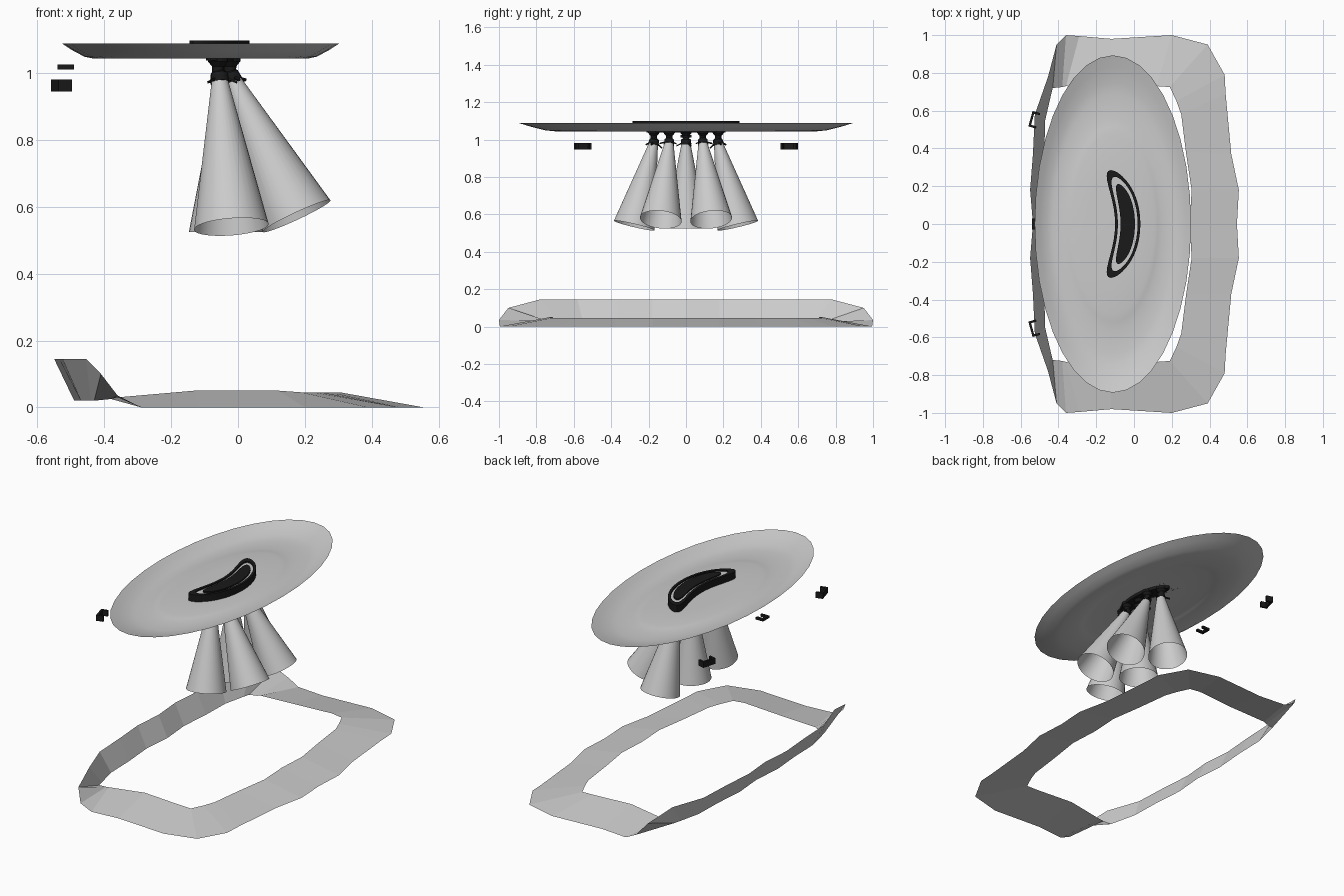
import bpy, bmesh
from math import sin, cos, pi, sqrt, radians
from mathutils import Vector, Matrix

if "Cube" in bpy.data.objects:
    bpy.data.objects.remove(bpy.data.objects["Cube"])

black = bpy.data.materials.new("black")
black.diffuse_color = (0.01, 0.01, 0.01, 1)
black.use_nodes = True
black.node_tree.nodes["Principled BSDF"].inputs["Base Color"].default_value = black.diffuse_color


def finish(name, bm, mat=None, smooth=None):
    me = bpy.data.meshes.new(name)
    bm.to_mesh(me)
    bm.free()
    ob = bpy.data.objects.new(name, me)
    bpy.context.collection.objects.link(ob)
    if mat:
        me.materials.append(mat)
    if smooth:
        bpy.ops.object.select_all(action='DESELECT')
        ob.select_set(True)
        bpy.context.view_layer.objects.active = ob
        bpy.ops.object.shade_smooth_by_angle(angle=radians(smooth))
    return ob


def bridge(bm, a, b):
    n = len(a)
    for i in range(n):
        j = (i + 1) % n
        bm.faces.new((a[i], a[j], b[j], b[i]))


def lathe(bm, profile, mat=Matrix(), n=32, sx=1, sy=1, cap_start=False, cap_end=False):
    rings = [[bm.verts.new(mat @ Vector((r * sx * cos(2 * pi * i / n), r * sy * sin(2 * pi * i / n), z)))
              for i in range(n)] for r, z in profile]
    for a, b in zip(rings, rings[1:]):
        bridge(bm, a, b)
    if cap_start:
        bm.faces.new(rings[0][::-1])
    if cap_end:
        bm.faces.new(rings[-1])


def box(bm, size, mat):
    bmesh.ops.create_cube(bm, size=1, matrix=mat @ Matrix.Diagonal((*size, 1)))


# Base ring: (outer point, inner point) pairs, half outline, mirrored in y
half = [((0.545, 0, 0), (0.295, 0, 0.045)),
        ((0.555, 0.18, 0), (0.305, 0.18, 0.045)),
        ((0.515, 0.37, 0), (0.275, 0.38, 0.045)),
        ((0.485, 0.69, 0), (0.25, 0.58, 0.045)),
        ((0.48, 0.79, 0), (0.225, 0.65, 0.045)),
        ((0.39, 0.95, 0), (0.19, 0.725, 0.045)),
        ((0.2, 1.0, 0), (0.12, 0.73, 0.05)),
        ((-0.12, 0.98, 0), (-0.13, 0.71, 0.05)),
        ((-0.29, 0.995, 0), (-0.36, 0.73, 0.03)),
        ((-0.36, 1.0, 0.035), (-0.38, 0.725, 0.025)),
        ((-0.41, 0.95, 0.10), (-0.43, 0.72, 0.02)),
        ((-0.455, 0.78, 0.145), (-0.44, 0.68, 0.02)),
        ((-0.525, 0.58, 0.145), (-0.47, 0.55, 0.02)),
        ((-0.535, 0.37, 0.145), (-0.475, 0.37, 0.02)),
        ((-0.55, 0.18, 0.145), (-0.49, 0.18, 0.02)),
        ((-0.535, 0, 0.145), (-0.475, 0, 0.02))]
flip = lambda p: (p[0], -p[1], p[2])
pairs = half + [(flip(o), flip(i)) for o, i in half[-2:0:-1]]
bm = bmesh.new()
bridge(bm, [bm.verts.new(o) for o, i in pairs], [bm.verts.new(i) for o, i in pairs])
finish("base_ring", bm)

# Shallow oval dish with a slight inner step
bm = bmesh.new()
lathe(bm, [(1, 1.088), (0.93, 1.069), (0.84, 1.049), (0.77, 1.043), (0.63, 1.043),
           (0.58, 1.049), (0.53, 1.054), (0.3, 1.056), (0.04, 1.057)],
      Matrix.Translation((-0.112, 0, 0)), 36, 0.414, 0.893, cap_end=True)
finish("oval_dish", bm, smooth=30)


# Bean-shaped mount on the dish
def bean(bm, length, width, z, n=40):
    pts = []
    for k in range(n):
        s, c = sin(2 * pi * k / n), cos(2 * pi * k / n)
        y = length * s
        pts.append(bm.verts.new((-0.033 - 1.1 * y * y + width * c * sqrt(1 + s * s), y, z)))
    return pts


def bean_block(name, length, width, z0, z1, mat=None):
    bm = bmesh.new()
    lo, hi = bean(bm, length, width, z0), bean(bm, length, width, z1)
    bridge(bm, lo, hi)
    bm.faces.new(hi)
    bm.faces.new(lo[::-1])
    finish(name, bm, mat, 30)


bm = bmesh.new()
loops = [bean(bm, l, w, z) for l, w, z in ((0.285, 0.067, 1.056), (0.285, 0.067, 1.098),
                                            (0.25, 0.052, 1.098), (0.25, 0.052, 1.056))]
for a, b in zip(loops, loops[1:]):
    bridge(bm, a, b)
finish("mount_rim", bm, black, 30)
bean_block("mount_plate", 0.25, 0.052, 1.06, 1.09)
bean_block("mount_core", 0.212, 0.038, 1.038, 1.098, black)

# Five tilted cone shades with swivel sockets: (top, centre of opening)
lamps = [((-0.035, 0, 0.985), (-0.035, 0, 0.525))]
for s in (-1, 1):
    lamps += [((-0.018, 0.09 * s, 0.985), (0.175, 0.135 * s, 0.572)),
              ((-0.055, 0.172 * s, 0.985), (-0.02, 0.277 * s, 0.54))]
for k, (top, end) in enumerate(lamps):
    top, end = Vector(top), Vector(end)
    d = end - top
    m = Matrix.Translation(top) @ d.to_track_quat('Z', 'Y').to_matrix().to_4x4()
    bm = bmesh.new()
    lathe(bm, [(0.023, 0), (0.112, d.length)], m, 32)
    finish(f"cone_shade_{k + 1}", bm, smooth=40)

    bm = bmesh.new()
    lathe(bm, [(0.03, 1.05), (0.03, 1.035), (0.018, 1.02), (0.016, 0.985)],
          Matrix.Translation((top.x - 0.005, top.y, 0)), 12, cap_start=True, cap_end=True)
    lathe(bm, [(0.012, -0.025), (0.026, -0.015), (0.029, 0.012), (0.026, 0.012)], m, 12, cap_start=True)
    for a in range(3):  # retaining claws
        box(bm, (0.03, 0.008, 0.006), m @ Matrix.Rotation(a * 2 * pi / 3 + 0.5, 4, 'Z')
            @ Matrix.Translation((0.038, 0, 0.012)) @ Matrix.Rotation(-0.5, 4, 'Y'))
    finish(f"lamp_socket_{k + 1}", bm, black, 30)


# Small C-shaped clips behind the dish
def clip(name, loc, turn, depth, width, height, t):
    m = Matrix.Translation(loc) @ Matrix.Rotation(turn, 4, 'Z')
    bm = bmesh.new()
    box(bm, (t, width, height), m @ Matrix.Translation(((t - depth) / 2, 0, 0)))
    for s in (-1, 1):
        box(bm, (depth, t, height), m @ Matrix.Translation((0, s * (width - t) / 2, 0)))
    finish(name, bm, black)


for s, side in ((-1, "front"), (1, "back")):
    clip(f"{side}_clip", (-0.528, 0.552 * s, 0.963), -0.27 * s, 0.042, 0.085, 0.035, 0.012)
clip("middle_clip", (-0.515, 0, 1.018), 0, 0.05, 0.06, 0.014, 0.014)
